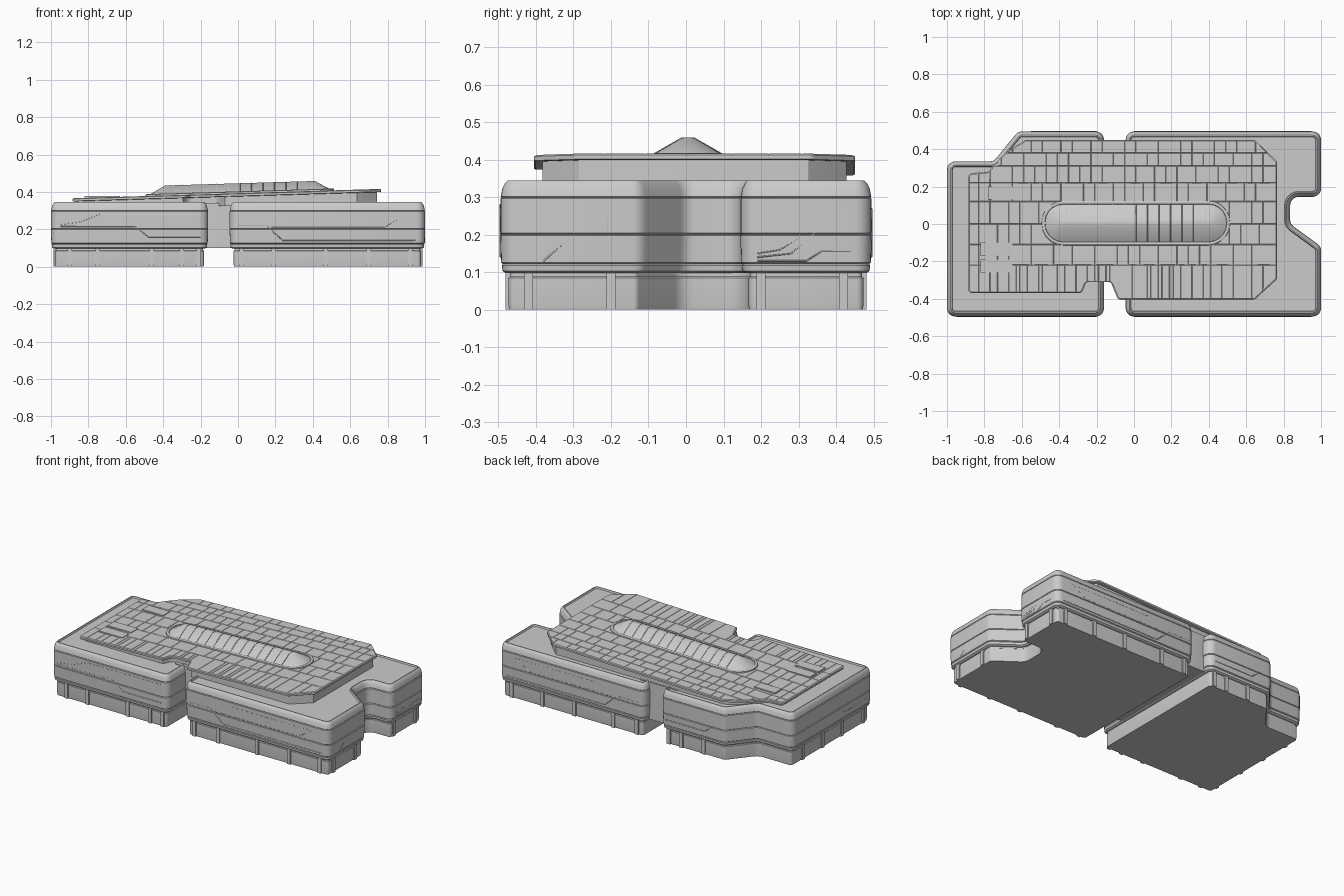
import bpy, bmesh, math, random
from mathutils import Vector, Matrix

if "Cube" in bpy.data.objects:
    bpy.data.objects.remove(bpy.data.objects["Cube"])

random.seed(4)
SLOPE = 0.0303          # roof rises towards +x


def inset_outline(pts, d, r, seg=5):
    """Rounded CCW outline moved inward by d; point count never changes."""
    out, n = [], len(pts)
    for i in range(n):
        a, p, b = (Vector(pts[(i + k) % n]) for k in (-1, 0, 1))
        e1, e2 = (p - a).normalized(), (b - p).normalized()
        n1, n2 = Vector((-e1.y, e1.x)), Vector((-e2.y, e2.x))
        q = p + (n1 + n2) / (1 + n1.dot(n2)) * d
        convex = e1.x * e2.y - e1.y * e2.x > 0
        rad = max(r - d if convex else r + d, 0.003)
        half = (-e1).angle(e2) / 2
        t = rad / math.tan(half)
        c = q + (e2 - e1).normalized() * rad / math.sin(half)
        s, f = q - e1 * t - c, q + e2 * t - c
        for k in range(seg + 1):
            w = k / seg
            ang = s.angle(f)
            v = (s * math.sin((1 - w) * ang) + f * math.sin(w * ang)) / math.sin(ang)
            out.append(c + v)
    return out


def finish(bm, name, smooth=True):
    bmesh.ops.recalc_face_normals(bm, faces=bm.faces)
    me = bpy.data.meshes.new(name)
    bm.to_mesh(me)
    bm.free()
    ob = bpy.data.objects.new(name, me)
    bpy.context.collection.objects.link(ob)
    if smooth:
        bpy.ops.object.select_all(action='DESELECT')
        ob.select_set(True)
        bpy.context.view_layer.objects.active = ob
        bpy.ops.object.shade_smooth_by_angle(angle=math.radians(32))
    return ob


def loft(pts, rings, r, slope=0.0):
    """Stack of inset outlines; each ring is (height, inset[, slope])."""
    bm = bmesh.new()
    loops = []
    for ring in rings:
        z, d = ring[:2]
        k = ring[2] if len(ring) > 2 else slope
        loops.append([bm.verts.new((p.x, p.y, z + k * p.x)) for p in inset_outline(pts, d, r)])
    n = len(loops[0])
    for lo, hi in zip(loops, loops[1:]):
        for i in range(n):
            j = (i + 1) % n
            bm.faces.new((lo[i], lo[j], hi[j], hi[i]))
    bm.faces.new(loops[0][::-1])
    bm.faces.new(loops[-1])
    return bm


def boxes(name, items):
    """Several axis-aligned boxes (x0, x1, y0, y1, z0, z1) as one part."""
    bm = bmesh.new()
    for x0, x1, y0, y1, z0, z1 in items:
        m = Matrix.Translation(((x0 + x1) / 2, (y0 + y1) / 2, (z0 + z1) / 2)) \
            @ Matrix.Diagonal((x1 - x0, y1 - y0, z1 - z0, 1))
        bmesh.ops.create_cube(bm, size=1, matrix=m)
    return finish(bm, name, False)


def trims(name, lines, depth=0.003):
    cu = bpy.data.curves.new(name, 'CURVE')
    cu.dimensions = '3D'
    cu.bevel_depth = depth
    cu.bevel_resolution = 0
    for line in lines:
        sp = cu.splines.new('POLY')
        sp.points.add(len(line) - 1)
        for p, co in zip(sp.points, line):
            p.co = (*co, 1)
    ob = bpy.data.objects.new(name, cu)
    bpy.context.collection.objects.link(ob)


# Two main building blocks and their recessed bases
west = [(-1, -0.495), (-0.16, -0.495), (-0.16, 0.495), (-0.62, 0.495), (-0.75, 0.335), (-1, 0.335)]
east = [(-0.045, -0.495), (1, -0.495), (1, -0.12), (0.835, 0.0), (0.835, 0.145),
        (1, 0.145), (1, 0.495), (-0.045, 0.495)]
wall = [(0.098, 0.014), (0.103, 0.006), (0.118, 0.004), (0.122, 0.007), (0.126, 0.002),
        (0.198, 0.0), (0.201, 0.004), (0.204, 0.0), (0.296, 0.0), (0.299, 0.004),
        (0.302, 0.001), (0.325, 0.006), (0.338, 0.013), (0.345, 0.02), (0.345, 0.026),
        (0.336, 0.03), (0.336, 0.036)]
plinth = [(0.0, 0.024), (0.012, 0.022), (0.085, 0.022), (0.088, 0.026), (0.11, 0.026)]
for side, pts in (("west", west), ("east", east)):
    finish(loft(pts, wall, 0.045), side + "_block")
    finish(loft(pts, plinth, 0.04), side + "_base")

# Recessed link between the blocks
link = [(-0.24, -0.31), (0.03, -0.31), (0.03, 0.435), (-0.24, 0.435)]
finish(loft(link, [(0.1, 0), (0.34, 0)], 0.01), "link_block")

# Sloping roof with its support wall
roof = [(-0.885, -0.37), (-0.28, -0.37), (-0.255, -0.31), (-0.125, -0.31), (-0.085, -0.405),
        (0.645, -0.405), (0.765, -0.295), (0.765, 0.335), (0.645, 0.45), (-0.58, 0.45),
        (-0.69, 0.38), (-0.78, 0.28), (-0.885, 0.27)]
finish(loft(roof, [(0.325, 0.022, 0), (0.382, 0.022, SLOPE)], 0.02), "roof_support")
TOP = 0.391
bm = loft(roof, [(0.376, 0.004), (0.378, 0), (0.389, 0), (TOP, 0.004)], 0.02, SLOPE)


def top_faces(y0=-9, y1=9):
    return [f for f in bm.faces if y0 < f.calc_center_median().y < y1
            and all(abs(v.co.z - TOP - SLOPE * v.co.x) < 1e-4 for v in f.verts)]


def cut(faces, co, no):
    geom = set(faces)
    for f in faces:
        geom.update(f.edges, f.verts)
    bmesh.ops.bisect_plane(bm, geom=list(geom), dist=1e-5, plane_co=co, plane_no=no)


# Staggered roof panels separated by shallow seams
rows = [-0.32, -0.22, -0.11, 0.0, 0.12, 0.22, 0.31, 0.38]
for y in rows:
    cut(top_faces(), (0, y, 0), (0, 1, 0))
for y0, y1 in zip([-1] + rows, rows + [1]):
    x = -0.83
    while x < 0.73:
        cut(top_faces(y0, y1), (x, 0, 0), (1, 0, 0))
        x += random.choice((0.06, 0.06, 0.1, 0.12))
bmesh.ops.inset_individual(bm, faces=top_faces(), thickness=0.0025, depth=0.002)
finish(bm, "roof_panels", False)

# Long skylight with ridge and ribs
sky = [(-0.495, -0.115), (0.515, -0.115), (0.515, 0.125), (-0.495, 0.125)]
finish(loft(sky, [(0.385, 0), (0.4, 0.002), (0.403, 0.008), (0.402, 0.018), (0.398, 0.02),
                  (0.446, 0.104)], 0.117, SLOPE), "skylight")
ribs = []
for i in range(13):
    x = -0.36 + i * 0.0617
    dz = SLOPE * x
    ribs.append([(x, -0.095, 0.398 + dz), (x, -0.011, 0.446 + dz),
                 (x, 0.021, 0.446 + dz), (x, 0.105, 0.398 + dz)])
trims("skylight_ribs", ribs, 0.002)

# Small roof hatches
boxes("roof_hatches", [(-0.78, -0.63, 0.13, 0.2, 0.36, 0.378),
                       (-0.82, -0.65, -0.17, -0.1, 0.36, 0.377),
                       (-0.82, -0.65, -0.26, -0.19, 0.36, 0.377)])

# Pilasters around the bases
posts = []
for x in (-0.9, -0.75, -0.46, -0.3, -0.21, 0.02, 0.19, 0.47, 0.7, 0.92):
    for y in (-0.473, 0.473):
        if y < 0 or x > -0.6:
            posts.append((x - 0.012, x + 0.012, y - 0.008, y + 0.008, 0.0, 0.1))
for y in (-0.42, -0.2, 0.2, 0.42):
    posts.append((0.97, 0.986, y - 0.012, y + 0.012, 0.0, 0.1))
for y in (-0.42, -0.2, 0.0, 0.2):
    posts.append((-0.986, -0.97, y - 0.012, y + 0.012, 0.0, 0.1))
boxes("base_pilasters", posts)

# Stepped panel lines on the facades
front = [[(-0.95, 0.225), (-0.84, 0.24), (-0.74, 0.28), (-0.2, 0.28)],
         [(-0.95, 0.215), (-0.55, 0.215), (-0.48, 0.16), (-0.2, 0.16)],
         [(0.0, 0.22), (0.15, 0.22), (0.24, 0.14), (0.95, 0.14)],
         [(0.18, 0.21), (0.78, 0.21), (0.88, 0.27), (0.3, 0.27)]]
lines = [[(x, -0.494, z) for x, z in l] for l in front]
lines += [[(x, 0.494, z) for x, z in l if x > -0.6] for l in front[1:]]
right = [[(0.19, 0.15), (0.25, 0.16), (0.3, 0.19), (0.32, 0.26), (0.34, 0.28), (0.42, 0.28)],
         [(0.19, 0.14), (0.28, 0.15), (0.35, 0.21), (0.43, 0.21)],
         [(0.19, 0.13), (0.32, 0.13), (0.36, 0.155), (0.44, 0.155)],
         [(-0.38, 0.13), (-0.21, 0.28), (-0.21, 0.21), (-0.29, 0.21)]]
lines += [[(0.998, y, z) for y, z in l] for l in right]
lines += [[(-0.998, y, z) for y, z in l] for l in
          ([(-0.44, 0.16), (-0.2, 0.16), (-0.1, 0.24), (0.28, 0.24)],)]
trims("facade_panel_lines", lines, 0.0025)
